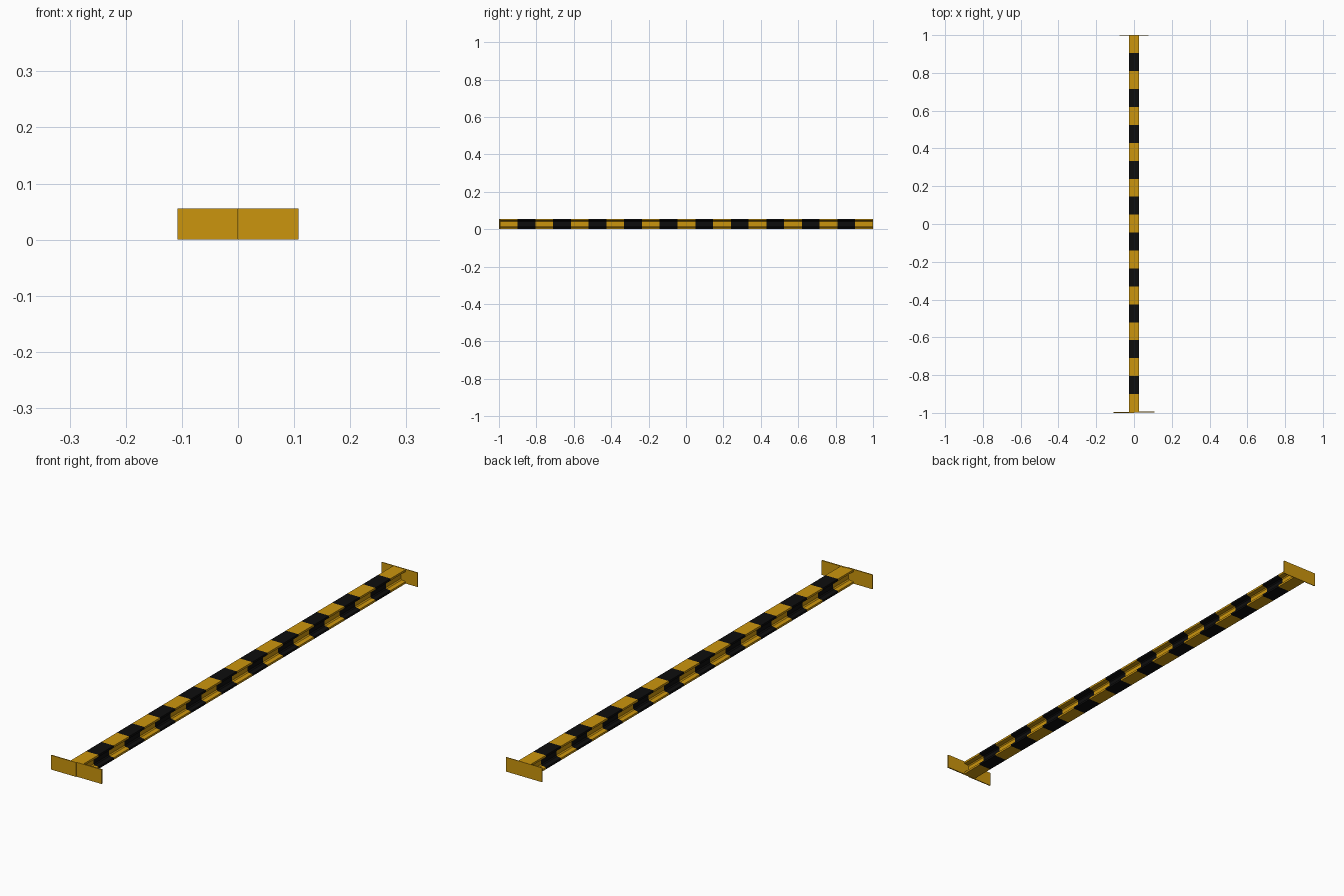
import bpy, bmesh

if "Cube" in bpy.data.objects:
    bpy.data.objects.remove(bpy.data.objects["Cube"])


def material(name, color):
    m = bpy.data.materials.new(name)
    m.diffuse_color = color
    m.use_nodes = True
    m.node_tree.nodes["Principled BSDF"].inputs["Base Color"].default_value = m.diffuse_color
    return m


YELLOW = material("yellow_paint", (0.60, 0.30, 0.004, 1))
BLACK = material("black_paint", (0.004, 0.004, 0.004, 1))

STRIPES = 21
HALF_W, HEIGHT, FLANGE, WEB = 0.027, 0.055, 0.008, 0.006


def add_mesh(name, bm, mats):
    bmesh.ops.recalc_face_normals(bm, faces=bm.faces)
    me = bpy.data.meshes.new(name)
    bm.to_mesh(me)
    bm.free()
    for m in mats:
        me.materials.append(m)
    ob = bpy.data.objects.new(name, me)
    bpy.context.collection.objects.link(ob)
    return ob


# striped I-beam: half profile mirrored, then lofted stripe by stripe
right = [(HALF_W, 0), (HALF_W, FLANGE), (WEB + 0.004, FLANGE + 0.002), (WEB, FLANGE + 0.006)]
right += [(x, HEIGHT - z) for x, z in reversed(right)]
profile = right + [(-x, z) for x, z in reversed(right)]
n = len(profile)
y0, y1 = -0.995, 0.999

bm = bmesh.new()
rings = []
for i in range(STRIPES + 1):
    y = y0 + (y1 - y0) * i / STRIPES
    rings.append([bm.verts.new((x, y, z)) for x, z in profile])
for i in range(STRIPES):
    a, b = rings[i], rings[i + 1]
    for j in range(n):
        k = (j + 1) % n
        f = bm.faces.new((a[j], a[k], b[k], b[j]))
        f.material_index = i % 2
bm.faces.new(rings[0])
bm.faces.new(rings[-1])
add_mesh("striped_beam", bm, [YELLOW, BLACK])


# thin end plates
def plate(name, xa, xb, ya, yb):
    bm = bmesh.new()
    bmesh.ops.create_cube(bm, size=1)
    for v in bm.verts:
        v.co = (xa if v.co.x < 0 else xb, ya if v.co.y < 0 else yb, 0 if v.co.z < 0 else 0.056)
    return add_mesh(name, bm, [YELLOW])


plate("front_plate_left", -0.108, 0, -1.0, -0.996)
plate("front_plate_right", 0, 0.108, -0.997, -0.992)
plate("back_plate", -0.078, 0.078, 0.997, 1.0)
